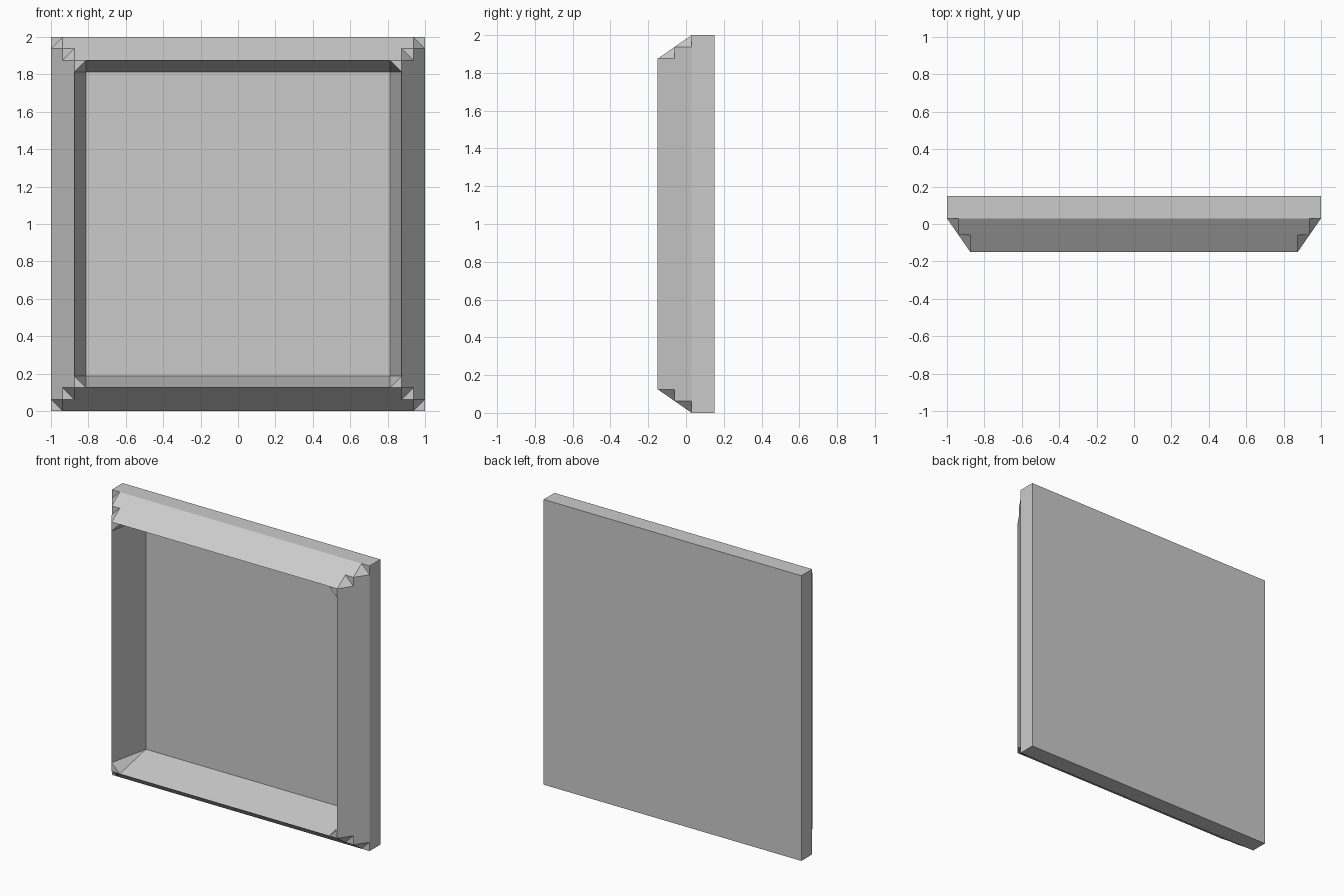
import bpy
import bmesh

cube = bpy.data.objects.get("Cube")
if cube:
    bpy.data.objects.remove(cube, do_unlink=True)

# Depths, front to back
RIM, MID, SHOULDER, FLOOR, BACK = -0.15, -0.06, 0.03, 0.14, 0.15
# Half-widths, each one step inside the last
STEP = 0.0625
W0, W1, W2, W3 = (1 - STEP * i for i in range(4))


def swap(p):
    """Reflect a point across the corner diagonal."""
    return (p[2], p[1], p[0])


# Corner points: stepped outer mitre, then cut inner mitre
outer = (W0, SHOULDER, W0)
a = (W0, SHOULDER, W1)
c = (W1, MID, W1)
d = (W1, MID, W2)
f = (W2, RIM, W2)
p = (W2, RIM, W3)
r = (W3, FLOOR, W3)
b, e, q = swap(a), swap(d), swap(p)

# Half of one side: edge band, outer bevel, inner wall
side = [
    [(W0, BACK, 0), (W0, BACK, W0), outer, a, (W0, SHOULDER, 0)],
    [(W0, SHOULDER, 0), a, c, d, f, p, (W2, RIM, 0)],
    [(W2, RIM, 0), p, r, (W3, FLOOR, 0)],
]
# Small facets that fill the stepped corner
corner = [[outer, a, b], [a, b, c], [c, d, e], [d, e, f], [f, p, q], [p, q, r]]


def quarter_sheet(w, y):
    return [(0, y, 0), (w, y, 0), (w, y, w), (0, y, w)]


# Quarter of the panel: two half sides, corner, back and recessed floor
quarter = side + [[swap(v) for v in face] for face in side] + corner
quarter += [quarter_sheet(W0, BACK), quarter_sheet(W3, FLOOR)]

# Repeat the quarter into all four corners and join it
bm = bmesh.new()
for sx in (-1, 1):
    for sz in (-1, 1):
        for face in quarter:
            bm.faces.new([bm.verts.new((x * sx, y, z * sz)) for x, y, z in face])
bmesh.ops.remove_doubles(bm, verts=bm.verts[:], dist=0.0001)
bmesh.ops.recalc_face_normals(bm, faces=bm.faces[:])
bmesh.ops.dissolve_limit(bm, angle_limit=0.005, verts=bm.verts[:], edges=bm.edges[:])

mesh = bpy.data.meshes.new("recessed_wall_panel")
bm.to_mesh(mesh)
bm.free()
panel = bpy.data.objects.new("recessed_wall_panel", mesh)
panel.location.z = 1
bpy.context.collection.objects.link(panel)
